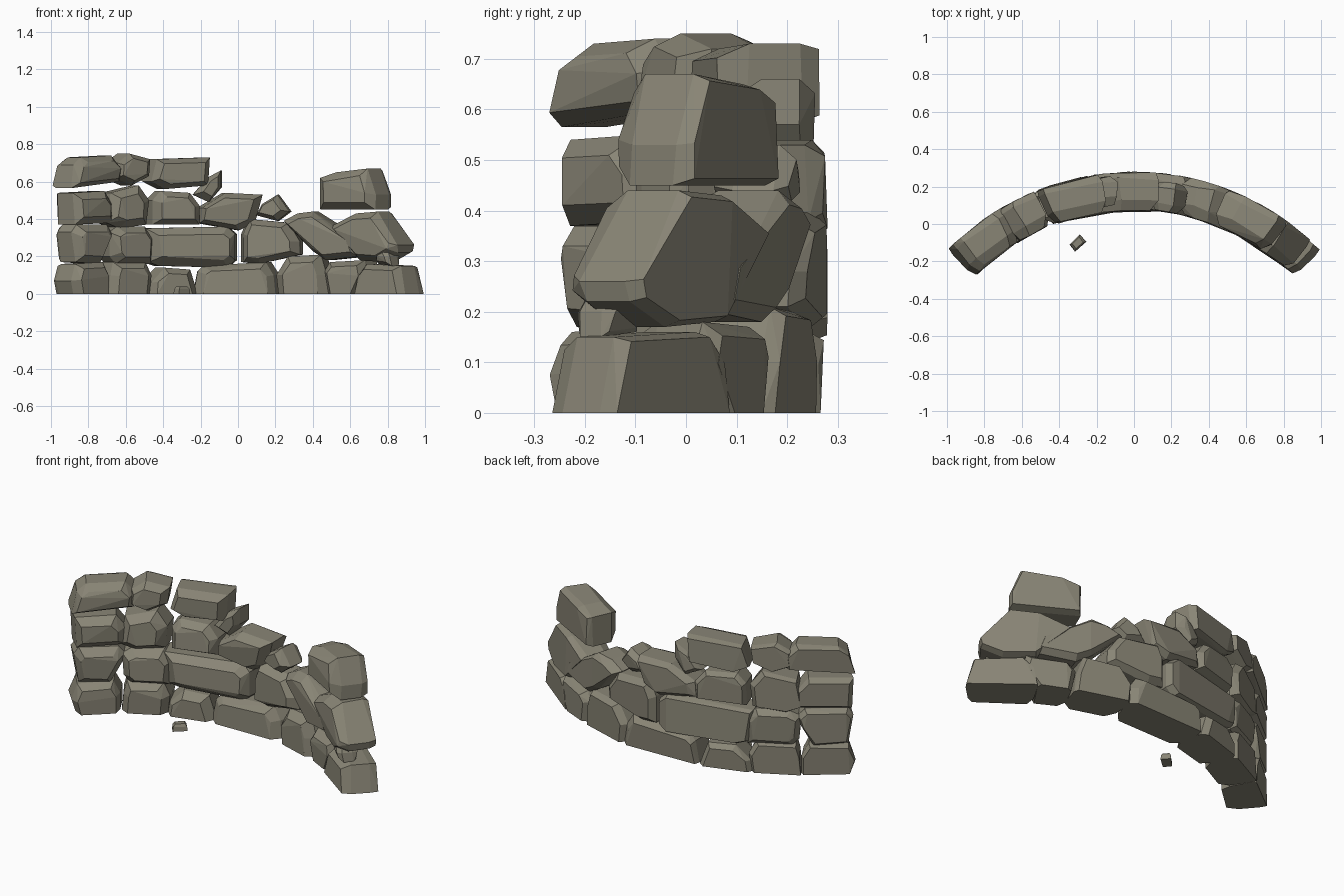
import bpy, bmesh, math, random
from mathutils import Vector

if "Cube" in bpy.data.objects:
    bpy.data.objects.remove(bpy.data.objects["Cube"])

random.seed(4)
CENTRE_Y, R_IN, R_OUT = -1.12, 1.2, 1.4      # plan circle of the curved wall

mat = bpy.data.materials.new("stone")
mat.diffuse_color = (0.25, 0.235, 0.18, 1)
mat.use_nodes = True
mat.node_tree.nodes["Principled BSDF"].inputs["Base Color"].default_value = mat.diffuse_color


def hull_object(name, points):
    """Flat-faced rock from the convex hull of a point cloud."""
    bm = bmesh.new()
    for p in points:
        bm.verts.new(p)
    res = bmesh.ops.convex_hull(bm, input=bm.verts)
    junk = [g for g in res["geom_interior"] if isinstance(g, bmesh.types.BMVert)]
    bmesh.ops.delete(bm, geom=junk, context='VERTS')
    bmesh.ops.dissolve_limit(bm, angle_limit=math.radians(6), verts=bm.verts, edges=bm.edges)
    bmesh.ops.recalc_face_normals(bm, faces=bm.faces)
    me = bpy.data.meshes.new(name)
    bm.to_mesh(me)
    bm.free()
    me.materials.append(mat)
    ob = bpy.data.objects.new(name, me)
    bpy.context.collection.objects.link(ob)


def on_arc(x, r, z):
    """Bend a front-view position onto the curved wall at radius r."""
    t = min(max((abs(x) - 0.6) / 0.4, 0), 1)
    a = math.asin(x / (R_IN + (R_OUT - R_IN) * t))
    return Vector((r * math.sin(a), CENTRE_Y + r * math.cos(a), z))


def stone(name, outline, r0=R_IN, r1=R_OUT):
    """Block with a front-view outline, chamfered towards both wall faces."""
    xs, zs = [p[0] for p in outline], [p[1] for p in outline]
    cx, cz = (min(xs) + max(xs)) / 2, (min(zs) + max(zs)) / 2
    hx, hz = (max(xs) - min(xs)) / 2, (max(zs) - min(zs)) / 2
    d = r1 - r0
    f, b = random.uniform(0.025, 0.045), random.uniform(0.01, 0.03)
    rings = [(r0, f), (r0 + d * 0.27, 0), (r0 + d * 0.82, 0), (r1, b)]
    pts = []
    for r, inset in rings:
        inset = min(inset, 0.45 * min(hx, hz))
        shift = random.uniform(-0.008, 0.008)
        for x, z in outline:
            px = cx + (x - cx) * (1 - inset / hx) + shift
            pz = z if z == 0 else cz + (z - cz) * (1 - inset / hz)
            rr = min(max(r + random.uniform(-0.008, 0.008), R_IN - 0.008), R_OUT)
            px = max(-1, min(1, px))
            pts.append(on_arc(px, rr, pz))
    hull_object(name, pts)


# Courses of stones, each an outline in the front view (x, z)
base = [
    [(-.97, 0), (-1, .07), (-.96, .16), (-.73, .17), (-.69, .1), (-.69, 0)],
    [(-.69, 0), (-.68, .1), (-.66, .17), (-.48, .17), (-.45, .1), (-.46, 0)],
    [(-.46, 0), (-.45, .06), (-.38, .14), (-.25, .13), (-.21, 0)],
    [(-.22, 0), (-.2, .12), (-.17, .15), (.15, .17), (.19, .1), (.2, 0)],
    [(.2, 0), (.19, .1), (.25, .2), (.42, .21), (.45, .1), (.46, 0)],
    [(.46, 0), (.44, .12), (.47, .17), (.66, .18), (.68, .1), (.6, 0)],
    [(.6, 0), (.62, .1), (.68, .16), (.95, .15), (1, 0)],
]
second = [
    [(-.95, .17), (-.98, .33), (-.95, .37), (-.7, .37), (-.66, .33), (-.68, .27), (-.75, .16)],
    [(-.67, .2), (-.68, .33), (-.62, .36), (-.47, .36), (-.43, .3), (-.44, .16), (-.63, .16)],
    [(-.45, .17), (-.47, .35), (-.05, .36), (-.01, .32), (-.01, .18), (-.05, .14), (-.4, .15)],
    [(.02, .17), (.02, .32), (.05, .4), (.25, .38), (.31, .28), (.31, .21), (.1, .16)],
    [(.23, .39), (.3, .43), (.38, .44), (.6, .28), (.62, .2), (.45, .18), (.38, .23)],
    [(.47, .36), (.6, .43), (.76, .44), (.93, .26), (.92, .22), (.8, .17), (.62, .18)],
]
third = [
    [(-.97, .37), (-.98, .54), (-.72, .55), (-.66, .48), (-.66, .38)],
    [(-.69, .38), (-.66, .54), (-.5, .58), (-.45, .5), (-.46, .37), (-.6, .35)],
    [(-.44, .37), (-.44, .5), (-.4, .55), (-.25, .54), (-.2, .47), (-.2, .37)],
    [(-.2, .38), (-.19, .46), (-.07, .54), (.12, .53), (.08, .38), (0, .34)],
]
top = [
    [(-1, .565), (-.96, .69), (-.9, .73), (-.66, .74), (-.6, .68), (-.61, .6)],
    [(-.64, .62), (-.63, .7), (-.56, .75), (-.45, .72), (-.46, .63), (-.55, .58)],
    [(-.45, .6), (-.42, .72), (-.15, .73), (-.16, .58), (-.38, .56)],
    [(.42, .45), (.42, .62), (.5, .65), (.69, .67), (.75, .53), (.75, .45)],
]
for course, outlines in (("base", base), ("second", second), ("third", third), ("top", top)):
    for i, o in enumerate(outlines):
        stone(f"{course}_course_stone_{i + 1}", o)

# Small filler stones wedged into the wall
stone("filler_stone_right", [(.78, .16), (.79, .21), (.86, .24), (.89, .2), (.9, .15)], 1.2, 1.3)
stone("filler_stone_left", [(-.22, .53), (-.15, .62), (-.08, .66), (-.08, .57), (-.14, .49)], 1.23, 1.38)
stone("filler_stone_middle", [(.09, .42), (.12, .48), (.2, .53), (.26, .44), (.2, .39)], 1.2, 1.35)

# Loose fragment lying in front of the wall
frag = []
for z, s in ((0, 1), (0.025, 0.92), (0.04, 0.65)):
    for x, y in ((-.045, -.01), (.01, .045), (.045, .005), (-.015, -.048)):
        frag.append(Vector((-.3 + x * s, -.1 + y * s, z)))
hull_object("loose_fragment", frag)
